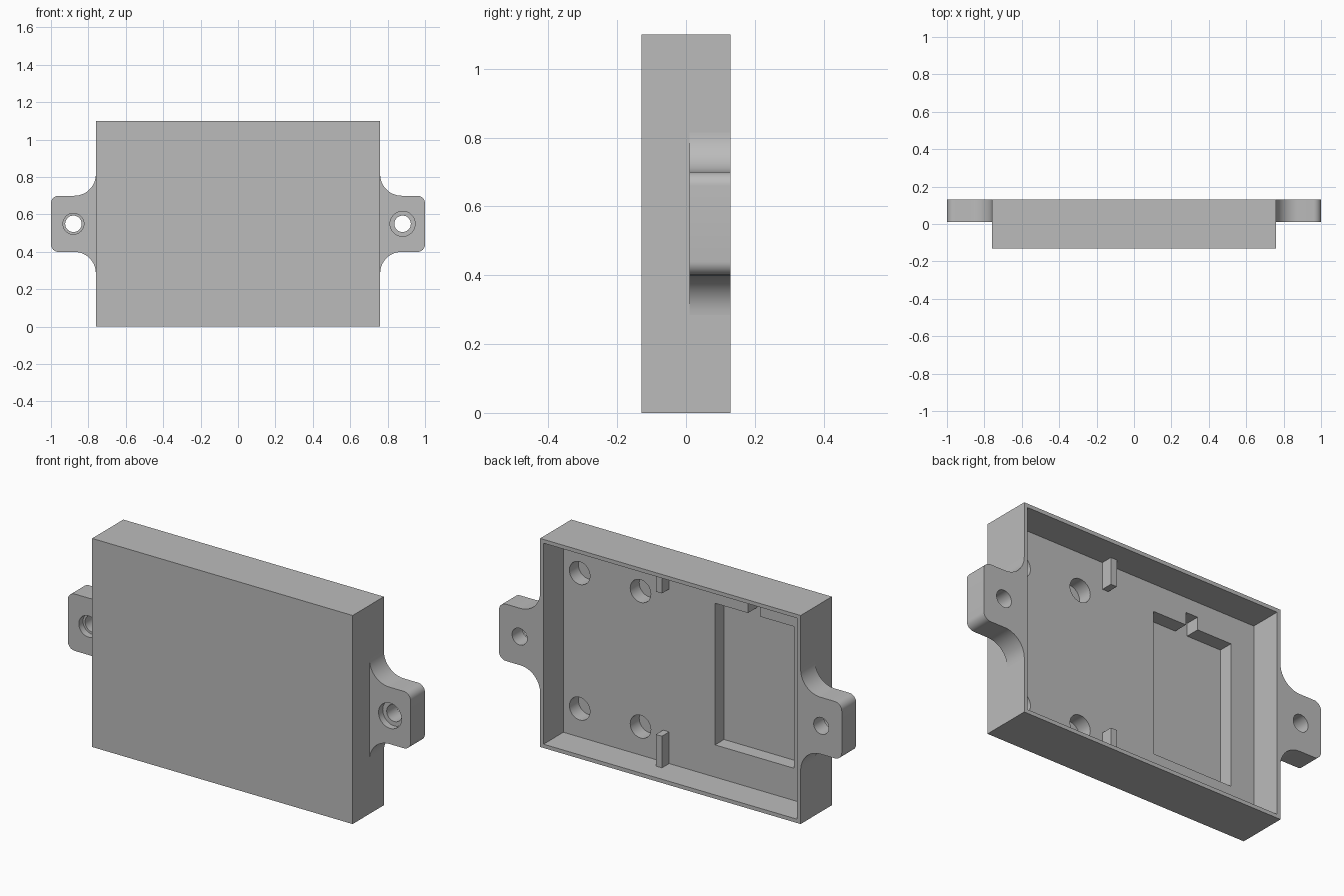
import bpy, bmesh
from math import pi, sin, cos, radians

cube = bpy.data.objects.get("Cube")
if cube:
    bpy.data.objects.remove(cube, do_unlink=True)

grey = bpy.data.materials.new("plain grey")
grey.use_nodes = True
colour = (0.5, 0.5, 0.5, 1)
grey.diffuse_color = colour
grey.node_tree.nodes["Principled BSDF"].inputs["Base Color"].default_value = colour


def prism(name, outline, y0, y1):
    """Extrude an (x, z) outline from y0 to y1."""
    bm = bmesh.new()
    face = bm.faces.new([bm.verts.new((x, y0, z)) for x, z in outline])
    out = bmesh.ops.extrude_face_region(bm, geom=[face])
    moved = [v for v in out["geom"] if isinstance(v, bmesh.types.BMVert)]
    bmesh.ops.translate(bm, verts=moved, vec=(0, y1 - y0, 0))
    bmesh.ops.recalc_face_normals(bm, faces=bm.faces)
    mesh = bpy.data.meshes.new(name)
    bm.to_mesh(mesh)
    bm.free()
    mesh.materials.append(grey)
    ob = bpy.data.objects.new(name, mesh)
    bpy.context.collection.objects.link(ob)
    return ob


def rect(x0, x1, z0, z1):
    return [(x0, z0), (x1, z0), (x1, z1), (x0, z1)]


def arc(cx, cz, r, a0, a1, n=12):
    steps = [radians(a0 + (a1 - a0) * i / n) for i in range(n + 1)]
    return [(cx + r * cos(a), cz + r * sin(a)) for a in steps]


def circle(cx, cz, r, n=40):
    return [(cx + r * cos(2 * pi * i / n), cz + r * sin(2 * pi * i / n)) for i in range(n)]


def activate(ob):
    bpy.ops.object.select_all(action="DESELECT")
    ob.select_set(True)
    bpy.context.view_layer.objects.active = ob


def cut(ob, outline, y0, y1):
    """Subtract an extruded outline from an object."""
    cutter = prism("cutter", outline, y0, y1)
    cutter.hide_render = True
    mod = ob.modifiers.new("cut", "BOOLEAN")
    mod.operation = "DIFFERENCE"
    mod.solver = "EXACT"
    mod.object = cutter
    activate(ob)
    bpy.ops.object.modifier_apply(modifier=mod.name)
    bpy.data.objects.remove(cutter, do_unlink=True)


def smooth(ob):
    activate(ob)
    bpy.ops.object.shade_smooth_by_angle(angle=radians(30))


FRONT, BACK, FLOOR, POCKET = -0.13, 0.13, -0.035, -0.11

# Open-backed tray
tray = prism("tray", rect(-0.76, 0.76, 0, 1.1), FRONT, BACK)
cut(tray, rect(-0.74, 0.74, 0.02, 1.08), FLOOR, 0.2)

# Rectangular pocket with a small notch in its top edge
pocket = [(-0.605, 0.19), (-0.145, 0.19), (-0.145, 0.937), (-0.337, 0.937),
          (-0.337, 1.003), (-0.407, 1.003), (-0.407, 0.937), (-0.605, 0.937)]
cut(tray, pocket, POCKET, 0.05)

# Four blind round holes in the floor
for x in (0.29, 0.645):
    for z in (0.17, 0.885):
        cut(tray, circle(x, z, 0.06), POCKET, 0.05)
smooth(tray)

# Retaining pegs on the lower and upper walls
for name, z0, z1 in (("lower_peg", 0.02, 0.187), ("upper_peg", 0.94, 1.08)):
    prism(name, rect(0.123, 0.158, z0, z1), FLOOR, 0.025)

# Mounting ears with flared roots and counterbored screw holes
for side, name, bore in ((1, "left_ear", 0.067), (-1, "right_ear", 0.056)):
    half = (arc(0.875, 0.815, 0.115, 180, 270)
            + arc(0.96, 0.66, 0.04, 90, 0, 8))
    outline = half + [(x, 1.1 - z) for x, z in reversed(half)]
    ear = prism(name, [(side * x, z) for x, z in outline], 0.01, BACK)
    cut(ear, circle(side * 0.88, 0.55, 0.044), -0.1, 0.2)
    cut(ear, circle(side * 0.88, 0.55, bore), -0.1, 0.045)
    smooth(ear)
